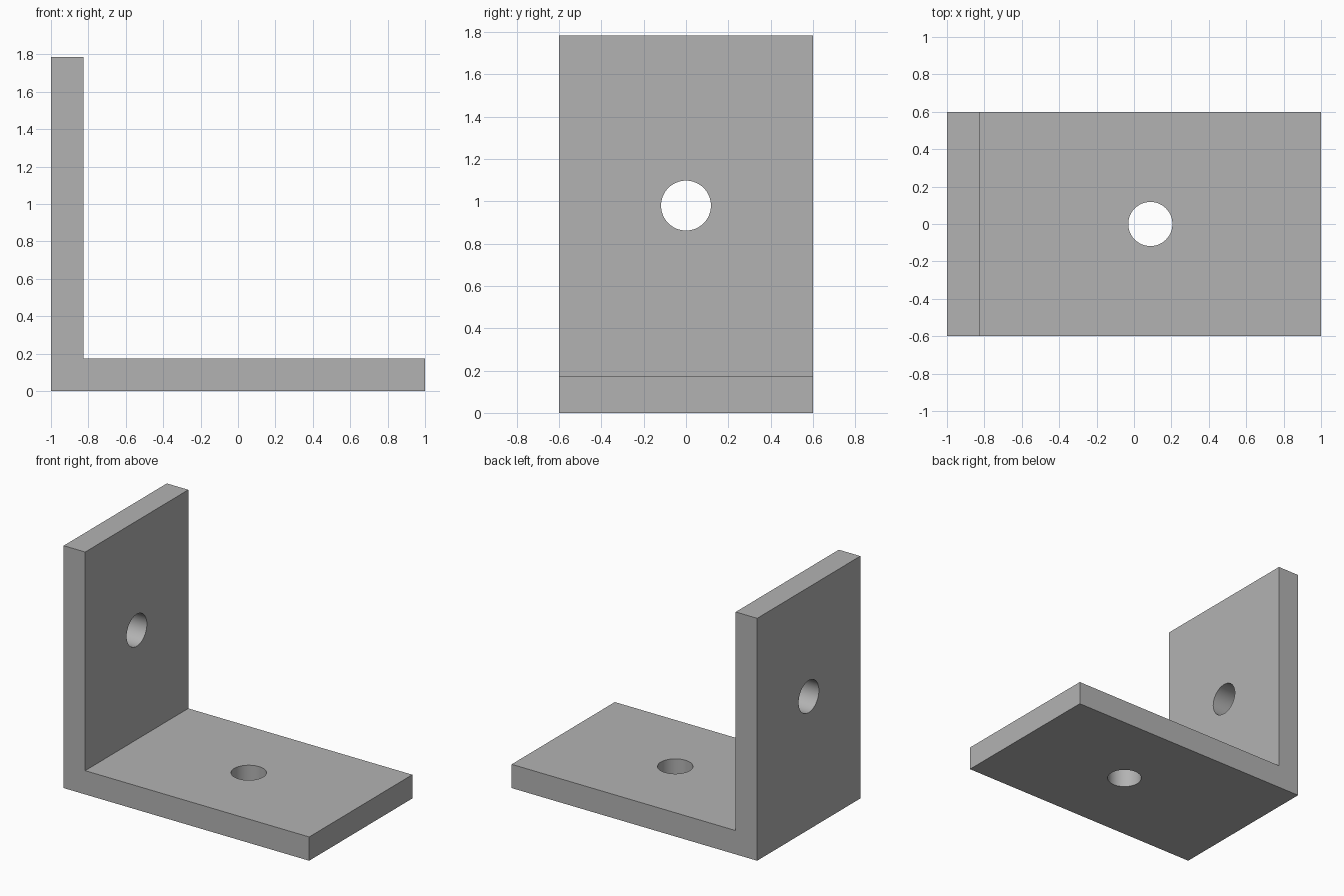
import bpy
import bmesh
import math

cube = bpy.data.objects.get("Cube")
if cube:
    bpy.data.objects.remove(cube, do_unlink=True)

LENGTH, WIDTH, HEIGHT = 2.0, 1.2, 1.785
THICK = 0.175
HOLE_RADIUS = 0.118

# Plain grey metal
grey = bpy.data.materials.new("grey metal")
grey.use_nodes = True
colour = (0.45, 0.45, 0.45, 1)
grey.diffuse_color = colour
grey.node_tree.nodes["Principled BSDF"].inputs["Base Color"].default_value = colour

# L-shaped profile extruded across the width
left, right = -LENGTH / 2, LENGTH / 2
profile = [(left, 0), (right, 0), (right, THICK),
           (left + THICK, THICK), (left + THICK, HEIGHT), (left, HEIGHT)]
bm = bmesh.new()
face = bm.faces.new([bm.verts.new((x, -WIDTH / 2, z)) for x, z in profile])
extruded = bmesh.ops.extrude_face_region(bm, geom=[face])
moved = [v for v in extruded["geom"] if isinstance(v, bmesh.types.BMVert)]
bmesh.ops.translate(bm, verts=moved, vec=(0, WIDTH, 0))
bmesh.ops.recalc_face_normals(bm, faces=bm.faces)
mesh = bpy.data.meshes.new("angle_bracket")
bm.to_mesh(mesh)
bm.free()
bracket = bpy.data.objects.new("angle_bracket", mesh)
bpy.context.collection.objects.link(bracket)
mesh.materials.append(grey)


def drill(name, location, rotation):
    """Cut a round bolt hole through the bracket."""
    bpy.ops.mesh.primitive_cylinder_add(vertices=64, radius=HOLE_RADIUS, depth=THICK * 3,
                                        location=location, rotation=rotation)
    cutter = bpy.context.object
    cutter.name = name
    cutter.hide_render = True
    cutter.data.materials.append(grey)
    bpy.ops.object.select_all(action='DESELECT')
    bracket.select_set(True)
    bpy.context.view_layer.objects.active = bracket
    cut = bracket.modifiers.new(name, 'BOOLEAN')
    cut.operation = 'DIFFERENCE'
    cut.solver = 'EXACT'
    cut.object = cutter
    bpy.ops.object.modifier_apply(modifier=cut.name)
    bpy.data.objects.remove(cutter, do_unlink=True)


# One bolt hole in each leg, centred on its inner face
drill("base_hole", (THICK / 2, 0, THICK / 2), (0, 0, 0))
drill("wall_hole", (left + THICK / 2, 0, (THICK + HEIGHT) / 2), (0, math.pi / 2, 0))

# Smooth hole walls, crisp plate edges
bpy.ops.object.shade_smooth_by_angle(angle=math.radians(30))
